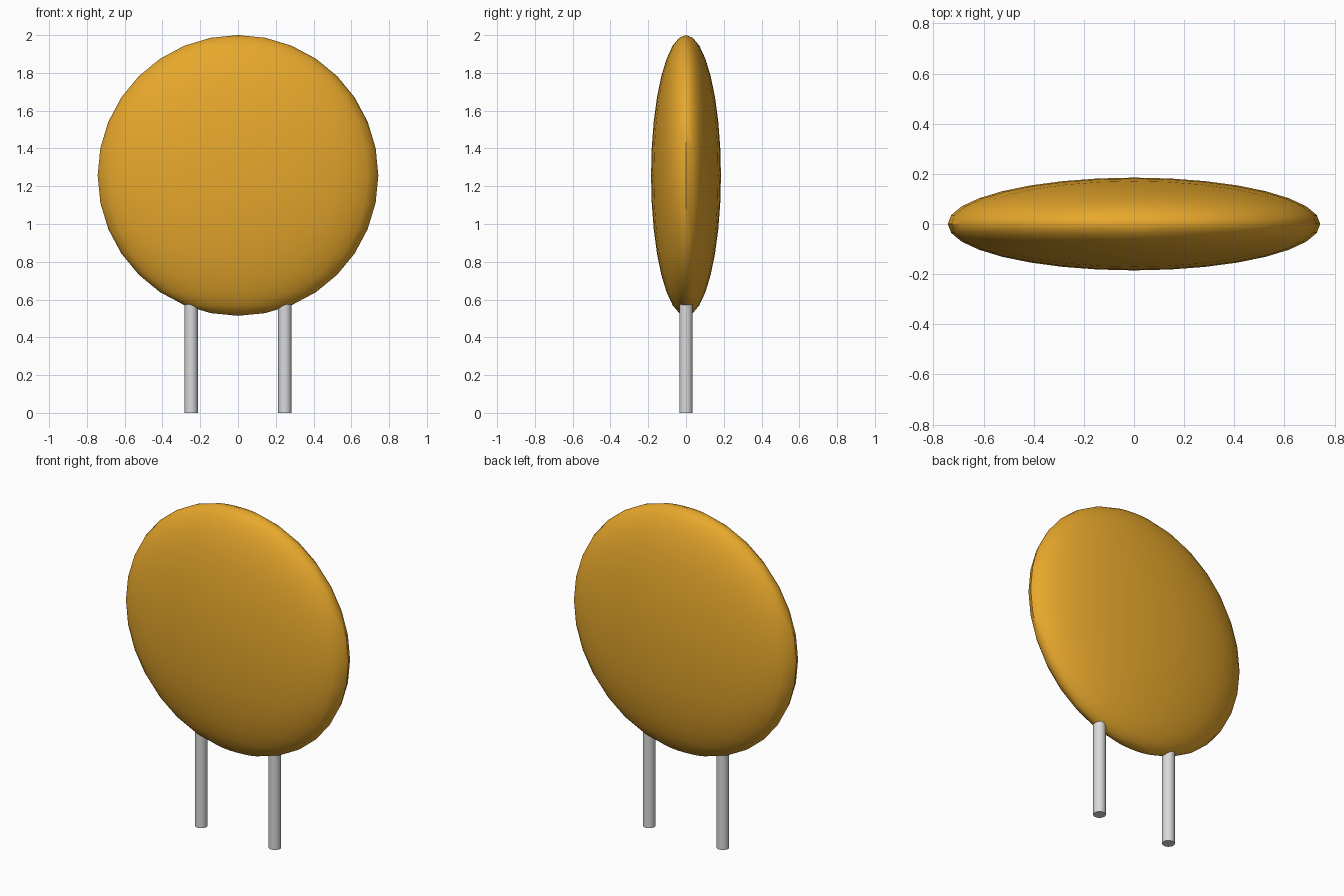
import bpy
import math

cube = bpy.data.objects.get("Cube")
if cube:
    bpy.data.objects.remove(cube, do_unlink=True)


def make_material(name, rgb):
    mat = bpy.data.materials.new(name)
    mat.use_nodes = True
    colour = (*rgb, 1.0)
    mat.diffuse_color = colour
    mat.node_tree.nodes["Principled BSDF"].inputs["Base Color"].default_value = colour
    return mat


def finish(name, mat):
    obj = bpy.context.object
    obj.name = name
    obj.data.materials.append(mat)
    bpy.ops.object.shade_smooth_by_angle(angle=math.radians(40))
    return obj


gold = make_material("golden_yellow", (0.80, 0.39, 0.025))
grey = make_material("light_grey", (0.70, 0.70, 0.70))

# Flattened disc-shaped body, poles at top and bottom
bpy.ops.mesh.primitive_uv_sphere_add(segments=32, ring_count=16, radius=1, location=(0, 0, 1.257))
bpy.context.object.scale = (0.743, 0.185, 0.743)
bpy.ops.object.transform_apply(location=False, rotation=False, scale=True)
body = finish("body", gold)
body.data.shade_smooth()

# Two thin legs running up into the body
LEG_HEIGHT = 0.62
for side, x in (("left", 0.248), ("right", -0.248)):
    bpy.ops.mesh.primitive_cylinder_add(vertices=32, radius=0.035, depth=LEG_HEIGHT,
                                        location=(x, 0, LEG_HEIGHT / 2))
    finish(side + "_leg", grey)
